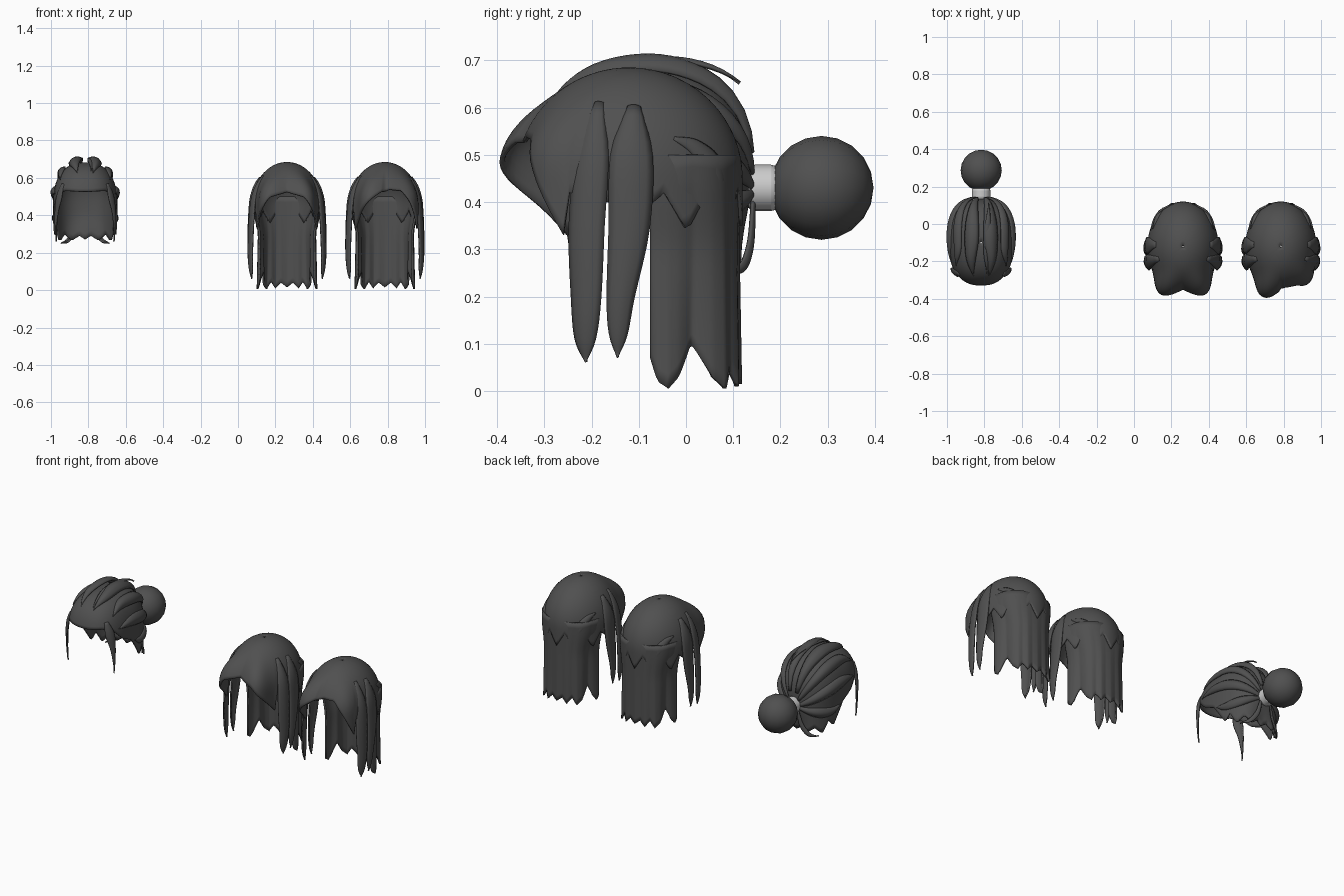
import bpy
import math
from mathutils import Vector

if "Cube" in bpy.data.objects:
    bpy.data.objects.remove(bpy.data.objects["Cube"])


def material(name, v):
    m = bpy.data.materials.new(name)
    m.diffuse_color = (v, v, v, 1)
    m.use_nodes = True
    m.node_tree.nodes["Principled BSDF"].inputs["Base Color"].default_value = m.diffuse_color
    return m


DARK = material("dark_hair", 0.08)
LIGHT = material("light_tie", 0.7)

# head forms: centre x, centre y, equator z, half width, half depth, dome height, squareness
LOOSE = [(cx, -0.12, 0.45, 0.19, 0.24, 0.235, 2.0) for cx in (0.262, 0.785)]
UPDO = (-0.817, -0.10, 0.45, 0.172, 0.235, 0.232, 2.5)


def table(t, x):
    for (x0, y0), (x1, y1) in zip(t, t[1:]):
        if x <= x1:
            return y0 + (y1 - y0) * max(0, x - x0) / (x1 - x0)
    return t[-1][1]


def smooth(a, b, x):
    t = min(1, max(0, (x - a) / (b - a)))
    return t * t * (3 - 2 * t)


def project(H, p, lift=0):
    """Push a point onto the head form; below the equator it is a vertical wall."""
    cx, cy, zc, a, b, h, n = H
    x, y, z = p[0], p[1] - cy, max(p[2] - zc, 0)
    f = (abs(x / a) ** n + abs(y / b) ** n + abs(z / h) ** n) ** (-1 / n)
    x, y, z = x * f, y * f, z * f
    nrm = Vector((x / a**2, y / b**2, z / h**2)).normalized()
    base = Vector((cx + x, cy + y, zc + z if p[2] > zc else p[2]))
    return base + nrm * lift, nrm


def sheet(name, fn, nu, nv, closed=False, thick=0.01):
    cols = nu if closed else nu + 1
    verts = [fn(u / nu, v / nv) for v in range(nv + 1) for u in range(cols)]
    faces = []
    for v in range(nv):
        for u in range(nu):
            w = (u + 1) % cols
            faces.append(((v + 1) * cols + u, (v + 1) * cols + w, v * cols + w, v * cols + u))
    me = bpy.data.meshes.new(name)
    me.from_pydata(verts, [], faces)
    ob = bpy.data.objects.new(name, me)
    bpy.context.collection.objects.link(ob)
    me.materials.append(DARK)
    for p in me.polygons:
        p.use_smooth = True
    s = ob.modifiers.new("thickness", 'SOLIDIFY')
    s.thickness = thick
    s.offset = -1
    return ob


def cap(name, H, hem, bulge):
    """Dome from the crown down to a jagged hem given by angle (0 = front)."""
    cx, cy, zc, a, b, h, n = H

    def fn(u, v):
        deg = u * 360 - 180
        th = math.radians(deg)
        z = hem(deg)
        end = math.acos(min(1, (z - zc) / h)) if z > zc else math.pi / 2 + (zc - z) / h
        phi = 0.02 + (end - 0.02) * v
        sp = math.sin(min(phi, math.pi / 2))
        pz = zc + h * math.cos(phi) if phi < math.pi / 2 else zc - h * (phi - math.pi / 2)
        p = (a * sp * math.sin(th), cy - b * sp * math.cos(th), pz)
        return project(H, p, bulge(deg, pz))[0]
    return sheet(name, fn, 120, 18, closed=True)


def lock(name, H, pts, arch=0.012):
    """Tapered strand lying on the head form; pts are x, y, z, half width, lift."""
    P = [Vector(p) for p in pts]
    P = [2 * P[0] - P[1]] + P + [2 * P[-1] - P[-2]]
    segs = len(pts) - 1

    def at(t):
        t = min(max(t, 0), 1) * segs
        i = min(int(t), segs - 1)
        t -= i
        p0, p1, p2, p3 = P[i:i + 4]
        return 0.5 * (2 * p1 + (p2 - p0) * t + (2 * p0 - 5 * p1 + 4 * p2 - p3) * t * t
                      + (3 * p1 - p0 - 3 * p2 + p3) * t**3)

    def fn(u, v):
        q = at(v)
        c, n = project(H, q, q[4])
        t = (project(H, at(v + .02))[0] - project(H, at(v - .02))[0]).normalized()
        k = 2 * u - 1
        w = max(q[3], 0.001)
        return c + n.cross(t).normalized() * w * k + n * (arch * (1 - k * k) - arch * .5) * min(1, w / .03)
    return sheet(name, fn, 6, 20, thick=0.008)


# ---- two loose hairstyles: parted fringe, side locks, long back curtain ----
BACK = [(60, .42), (97, .38), (108, .42), (121, .34), (135, .43), (150, .36), (165, .43), (180, .35)]
FRINGES = [
    ([(-60, .42), (-57, .33), (-42, .40), (-22, .49), (0, .525),
      (22, .49), (42, .40), (57, .33), (60, .42)], 28, 28),
    ([(-60, .42), (-57, .33), (-42, .39), (-25, .455), (-5, .52), (8, .54),
      (28, .53), (40, .46), (57, .33), (60, .42)], 22, 45)]
HEM = [(88, .07), (93, .02), (100, .005), (107, .03), (117, .1), (130, .03), (140, .005),
       (148, .045), (158, .01), (168, .04), (180, .015)]

for label, H, (fringe, bl, br) in zip(("centre_part", "side_part"), LOOSE, FRINGES):
    def hem(d):
        return table(fringe, d) if abs(d) <= 60 else table(BACK, abs(d))

    def bulge(d, z):
        c, amt = (bl, .055) if d < 0 else (br, .055 if br < 40 else .03)
        front = amt * math.exp(-((abs(d) - c) / 19) ** 2) if abs(d) < 90 else 0
        return front * smooth(.66, .48, z)
    cap(label + "_cap", H, hem, bulge)

    C = (H[0], -0.07, 0.6, 0.152, 0.18, 0.2, 2.5)

    def curtain(u, v):
        deg = 88 + 184 * u
        th = math.radians(deg)
        low = table(HEM, deg if deg < 180 else 360 - deg)
        z = .5 + (low - .5) * v
        p = project(C, (C[3] * math.sin(th), C[1] - C[4] * math.cos(th), z), (.05 - low) * .25 * v)[0]
        p.x = C[0] + (p.x - C[0]) * (1 + .15 * smooth(.28, .46, z))
        return p
    sheet(label + "_back_curtain", curtain, 92, 16)

    for s in (-1, 1):
        lock(label + "_front_side_lock", H, [
            (s * .12, -.18, .60, .012, .002), (s * .18, -.20, .5, .036, .008), (s * .18, -.207, .35, .04, .022),
            (s * .18, -.207, .2, .034, .026), (s * .18, -.21, .11, .024, .022), (s * .18, -.21, .06, .001, .015)])
        lock(label + "_rear_side_lock", H, [
            (s * .14, -.11, .60, .015, .002), (s * .19, -.115, .5, .045, .006), (s * .19, -.12, .35, .044, .014),
            (s * .19, -.138, .2, .03, .016), (s * .19, -.143, .12, .02, .012), (s * .19, -.145, .07, .001, .005)])
        lock(label + "_swept_layer", H, [
            (s * .17, -.02, .54, .004, .001), (s * .16, .04, .52, .02, .004),
            (s * .13, .075, .46, .03, .005), (s * .11, .09, .37, .002, .002)])

# ---- gathered hairstyle with a bun ----
UP_HEM = [(0, .525), (40, .525), (58, .50), (72, .45), (92, .41), (104, .34), (112, .29), (120, .33),
          (130, .26), (142, .30), (155, .265), (168, .29), (180, .27)]


def tuck(d, z):
    # nape draws inward below the equator
    return -.025 * smooth(.42, .27, z) * smooth(140, 180, abs(d))


cap("gathered_cap", UPDO, lambda d: table(UP_HEM, abs(d)), tuck)
for s in (-1, 1):
    lock("temple_wisp", UPDO, [
        (s * .13, -.28, .58, .012, .002), (s * .15, -.27, .5, .028, .005), (s * .16, -.26, .42, .018, .01),
        (s * .165, -.255, .34, .009, .01), (s * .165, -.25, .26, .001, .006)])
    lock("crown_lock", UPDO, [
        (s * .04, -.27, .62, .001, .003), (s * .055, -.19, .68, .028, .016), (s * .05, -.08, .70, .04, .026),
        (s * .045, .03, .66, .035, .02), (s * .02, .12, .5, .01, .01)], .02)
    lock("upper_swept_lock", UPDO, [
        (s * .14, -.23, .60, .001, .004), (s * .13, -.14, .64, .028, .01), (s * .125, -.02, .63, .034, .014),
        (s * .09, .07, .56, .025, .012), (s * .03, .13, .46, .008, .01)], .018)
    lock("side_swept_lock", UPDO, [
        (s * .17, -.21, .52, .001, .003), (s * .17, -.1, .53, .03, .008), (s * .15, .0, .51, .035, .01),
        (s * .1, .09, .47, .025, .01), (s * .03, .13, .43, .008, .01)], .018)
    lock("lower_swept_lock", UPDO, [
        (s * .17, -.07, .40, .001, .003), (s * .16, .0, .38, .025, .006), (s * .12, .07, .39, .03, .008),
        (s * .03, .13, .42, .008, .01)], .018)
    lock("nape_wisp", UPDO, [
        (s * .03, .13, .40, .008, .012), (s * .05, .13, .32, .013, .012), (s * .09, .12, .265, .012, .01),
        (s * .13, .08, .25, .001, .004)])
lock("flyaway_lock", UPDO, [
    (.03, -.26, .63, .001, .004), (.03, -.15, .69, .02, .018), (.03, -.03, .68, .018, .03), (.03, .08, .62, .001, .05)])

# bun and its tie
bpy.ops.mesh.primitive_uv_sphere_add(segments=16, ring_count=10, radius=.11,
                                     location=(UPDO[0], .287, .43), rotation=(math.pi / 2, 0, 0))
bun = bpy.context.object
bun.name = "bun"
bun.data.materials.append(DARK)
bpy.ops.object.shade_smooth()
bpy.ops.mesh.primitive_cylinder_add(vertices=20, radius=.049, depth=.07,
                                    location=(UPDO[0], .163, .43), rotation=(math.pi / 2, 0, 0))
tie = bpy.context.object
tie.name = "hair_tie"
tie.data.materials.append(LIGHT)
bev = tie.modifiers.new("rounded", 'BEVEL')
bev.width = .018
bev.segments = 3
bpy.ops.object.shade_smooth_by_angle()
